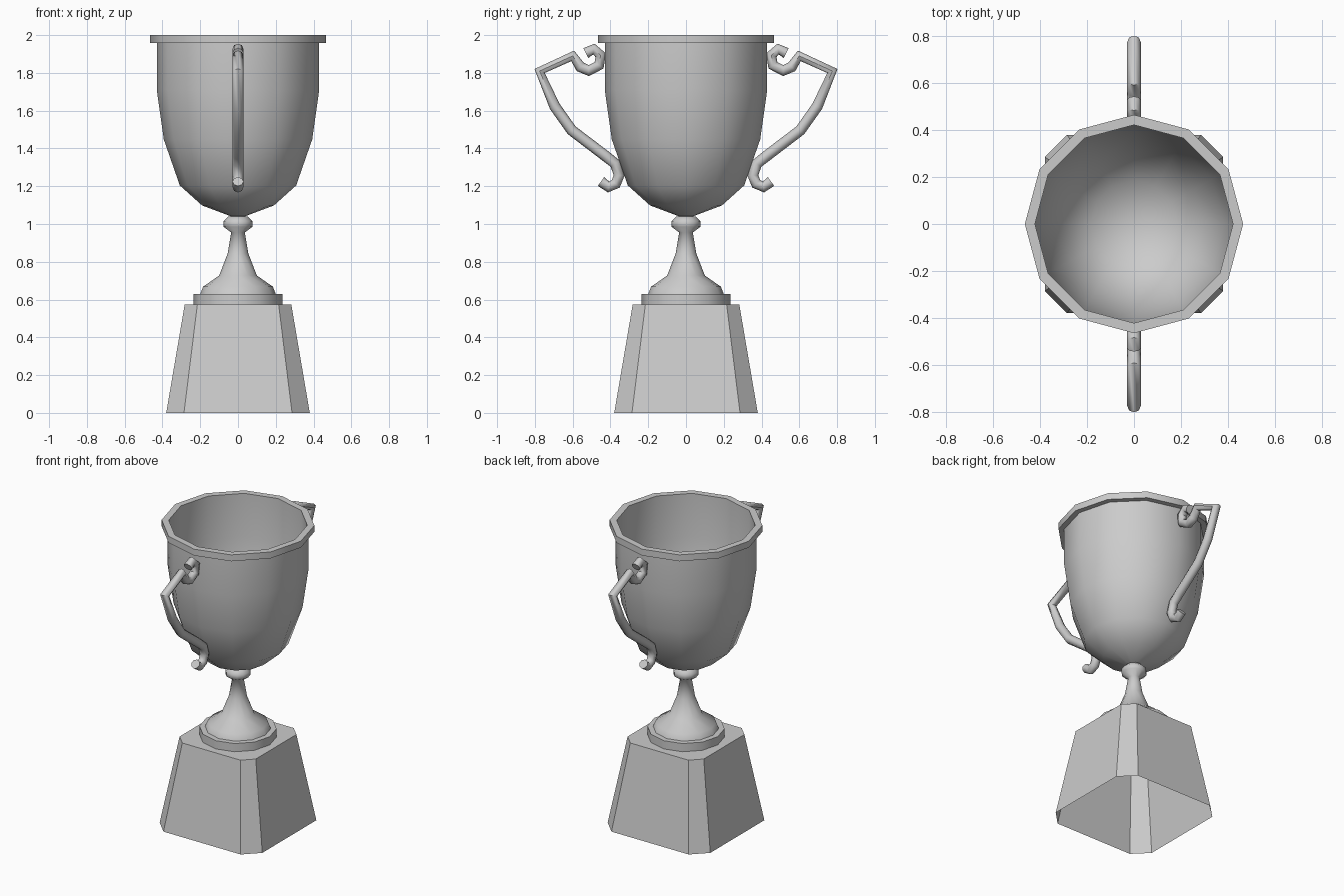
import bpy, bmesh
from math import cos, sin, tau, radians

cube = bpy.data.objects.get("Cube")
if cube:
    bpy.data.objects.remove(cube, do_unlink=True)

metal = bpy.data.materials.new("plain grey")
metal.use_nodes = True
grey = (0.6, 0.6, 0.6, 1)
metal.diffuse_color = grey
metal.node_tree.nodes["Principled BSDF"].inputs["Base Color"].default_value = grey


def smooth(obj, angle):
    bpy.ops.object.select_all(action="DESELECT")
    obj.select_set(True)
    bpy.context.view_layer.objects.active = obj
    bpy.ops.object.shade_smooth_by_angle(angle=radians(angle))


def finish(name, bm):
    bmesh.ops.recalc_face_normals(bm, faces=bm.faces)
    mesh = bpy.data.meshes.new(name)
    bm.to_mesh(mesh)
    bm.free()
    mesh.materials.append(metal)
    obj = bpy.data.objects.new(name, mesh)
    bpy.context.collection.objects.link(obj)
    return obj


def lathe(name, profile, angle, sides=12):
    """Turn a (radius, height) profile around the z axis."""
    bm = bmesh.new()
    rings = []
    for r, z in profile:
        count = sides if r else 1
        rings.append([bm.verts.new((r * cos(tau * i / sides), r * sin(tau * i / sides), z))
                      for i in range(count)])
    for low, high in zip(rings, rings[1:]):
        for i in range(sides):
            j = (i + 1) % sides
            corners = [low[i % len(low)], low[j % len(low)],
                       high[j % len(high)], high[i % len(high)]]
            bm.faces.new(list(dict.fromkeys(corners)))
    smooth(finish(name, bm), angle)


# Cup: outer wall, overhanging flat rim and thin inner wall
lathe("cup", [(0, 1.035), (0.035, 1.04), (0.19, 1.098), (0.308, 1.204), (0.393, 1.448),
              (0.43, 1.71), (0.43, 1.957), (0.465, 1.957), (0.465, 2), (0.422, 2),
              (0.422, 1.71), (0.385, 1.45), (0.3, 1.21), (0.185, 1.108), (0, 1.048)], 40)

# Stem: round collar, slim neck and flared foot
lathe("stem", [(0, 1.045), (0.05, 1.04), (0.076, 1.015), (0.076, 0.985), (0.036, 0.955),
               (0.055, 0.843), (0.1, 0.727), (0.185, 0.668), (0.2, 0.63)], 75)
lathe("foot_disc", [(0, 0.63), (0.235, 0.63), (0.235, 0.572), (0, 0.572)], 40)

# Plinth: tapered square with cut corners, open underneath
bm = bmesh.new()
loops = []
for half, cut, z in ((0.38, 0.286, 0), (0.282, 0.215, 0.575)):
    quarter = [(half, -cut), (half, cut)]
    loop = []
    for turn in range(4):
        loop += [bm.verts.new((x, y, z)) for x, y in quarter]
        quarter = [(-y, x) for x, y in quarter]
    loops.append(loop)
for i in range(8):
    j = (i + 1) % 8
    bm.faces.new((loops[0][i], loops[0][j], loops[1][j], loops[1][i]))
bm.faces.new(loops[1])
finish("plinth", bm)

# Handles: bent tubes with a scroll at each end
path = [(0.53, 1.905), (0.488, 1.926), (0.452, 1.894), (0.46, 1.84), (0.515, 1.812),
        (0.56, 1.832), (0.6, 1.89), (0.775, 1.81), (0.695, 1.623), (0.605, 1.496),
        (0.43, 1.363), (0.375, 1.32), (0.354, 1.257), (0.372, 1.213), (0.41, 1.196),
        (0.45, 1.225)]
for name, side in (("front_handle", -1), ("back_handle", 1)):
    curve = bpy.data.curves.new(name, "CURVE")
    curve.dimensions = "3D"
    curve.bevel_depth = 0.029
    curve.bevel_resolution = 2
    curve.use_fill_caps = True
    spline = curve.splines.new("POLY")
    spline.points.add(len(path) - 1)
    for point, (y, z) in zip(spline.points, path):
        point.co = (0, side * y, z, 1)
    curve.materials.append(metal)
    handle = bpy.data.objects.new(name, curve)
    bpy.context.collection.objects.link(handle)
    bpy.ops.object.select_all(action="DESELECT")
    handle.select_set(True)
    bpy.context.view_layer.objects.active = handle
    bpy.ops.object.convert(target="MESH")
    smooth(bpy.context.object, 50)
